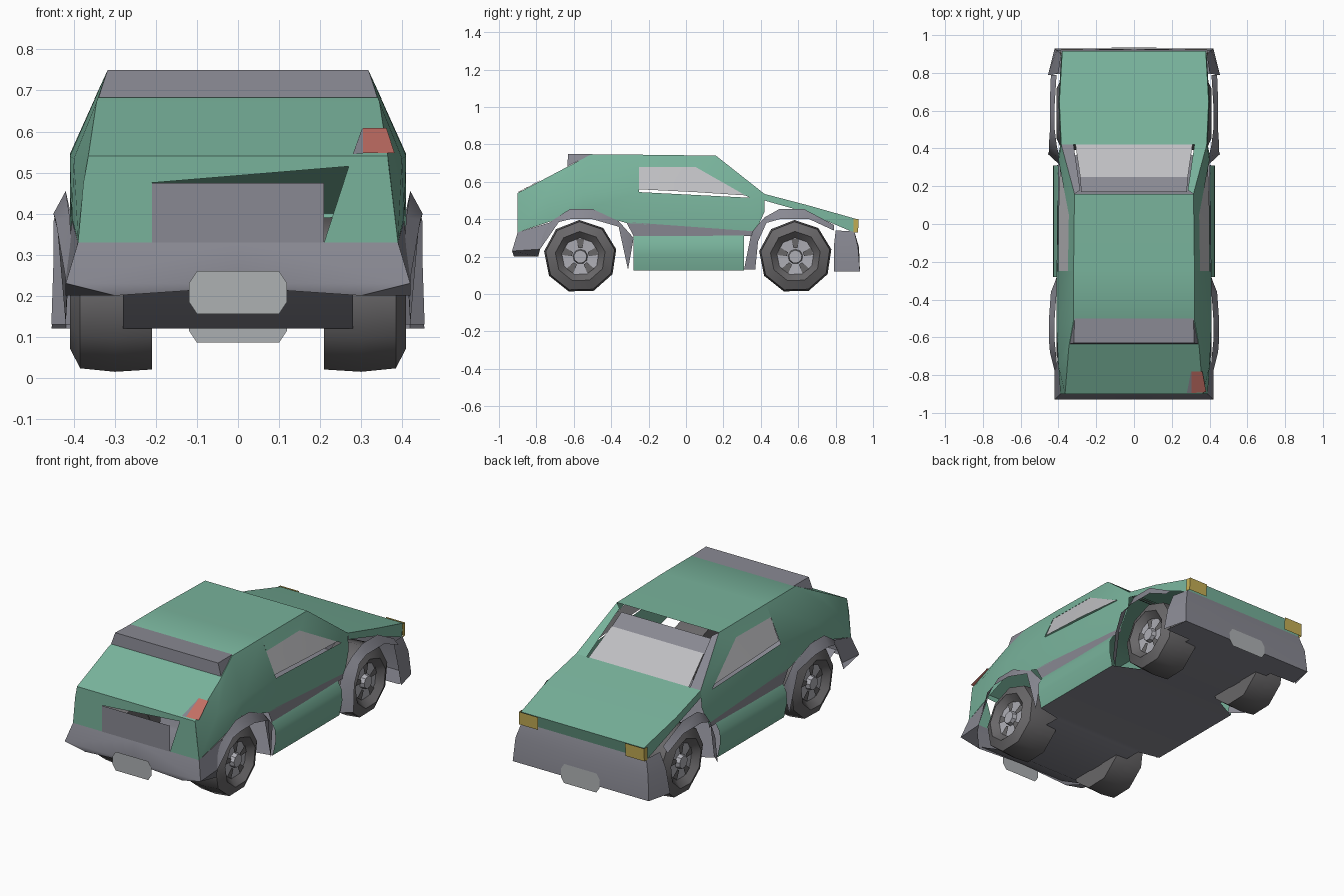
import bpy, bmesh, math
from mathutils import Vector

if "Cube" in bpy.data.objects:
    bpy.data.objects.remove(bpy.data.objects["Cube"], do_unlink=True)


def material(name, r, g, b):
    mat = bpy.data.materials.new(name)
    mat.use_nodes = True
    mat.diffuse_color = (r, g, b, 1)
    mat.node_tree.nodes["Principled BSDF"].inputs["Base Color"].default_value = (r, g, b, 1)
    return mat


GREEN = material("green paint", .19, .45, .33)
TRIM = material("grey trim", .25, .25, .29)
TYRE = material("dark tyre", .14, .135, .14)
GLASS = material("pale glass", .52, .52, .54)
PLATE = material("plate grey", .42, .44, .45)
HUB = material("hub silver", .42, .42, .46)
RED = material("red lamp", .55, .16, .13)
YELLOW = material("yellow lamp", .55, .42, .09)


def finish(name, bm, mat, angle):
    bmesh.ops.remove_doubles(bm, verts=bm.verts, dist=.0005)
    bmesh.ops.recalc_face_normals(bm, faces=bm.faces)
    mesh = bpy.data.meshes.new(name)
    bm.to_mesh(mesh)
    bm.free()
    mesh.materials.append(mat)
    obj = bpy.data.objects.new(name, mesh)
    bpy.context.collection.objects.link(obj)
    bpy.ops.object.select_all(action="DESELECT")
    bpy.context.view_layer.objects.active = obj
    obj.select_set(True)
    bpy.ops.object.shade_smooth_by_angle(angle=math.radians(angle))
    return obj


def flip(row):
    return [(-x, y, z) for x, y, z in row]


def panel(name, sheets, mat, mirror=True, angle=50):
    """Each sheet is a list of point rows that are bridged with quads."""
    bm = bmesh.new()
    copies = list(sheets)
    if mirror:
        copies += [[flip(row) for row in sheet] for sheet in sheets]
    for sheet in copies:
        for low, high in zip(sheet, sheet[1:]):
            for i in range(len(low) - 1):
                corners = []
                for p in (low[i], low[i + 1], high[i + 1], high[i]):
                    if p not in corners:
                        corners.append(p)
                if len(corners) > 2:
                    bm.faces.new([bm.verts.new(p) for p in corners])
    return finish(name, bm, mat, angle)


def across(row):
    """Sheet joining a left edge to its mirrored right edge."""
    return [row, flip(row)]


# Body shell: lower side, belt and roof lines, joined into one skin
lower = [(.39, -.9, .33), (.405, -.72, .39), (.41, -.55, .45),
         (.41, -.32, .38), (.4, .37, .33), (.39, .42, .44)]
belt = [(.365, -.9, .54), (.4, -.75, .535), (.41, -.55, .54),
        (.41, -.25, .545), (.4, .34, .515), (.385, .42, .535)]
rail = [belt[0], (.345, -.65, .672), (.32, -.51, .745), (.32, -.25, .745)]
roof_front = (.315, .16, .74)
window_top = [(.35, -.25, .68), (.345, .05, .68), belt[4]]
pillar = [rail[3], roof_front, belt[5]]
shell = panel("body_shell", [[lower, belt], [belt[:4], rail], [window_top, pillar]], GREEN)
panel("roof_and_hatch", [across(rail + [roof_front])], GREEN, mirror=False)

# Windscreen surround and glass
post = [[roof_front, belt[5]], [(.285, .18, .722), (.32, .42, .535)]]
panel("left_windscreen_post", [post], GREEN, mirror=False)
panel("right_windscreen_post", [[flip(row) for row in post]], TRIM, mirror=False)
panel("windscreen", [across([(.31, .42, .53), (.285, .25, .65)])], GLASS, mirror=False)
panel("windscreen_shade", [across([(.285, .25, .645), (.28, .17, .7)])], TRIM, mirror=False)
panel("side_windows", [[[(.349, -.25, .68), (.344, .05, .68), (.39, .34, .528)],
                        [(.4, -.25, .56), (.4, .05, .545), (.39, .34, .526)]]], GLASS)

# Bonnet with thin side strips and nose strip
bonnet = [belt[5], (.395, .65, .475), (.38, .915, .4)]
bonnet_low = [(.39, .42, .5), (.4, .65, .435), (.385, .895, .33)]
panel("bonnet", [across(bonnet), [bonnet, bonnet_low],
                 across([bonnet[2], bonnet_low[2]])], GREEN, mirror=False, angle=35)
panel("right_bonnet_strip", [[flip(bonnet), flip(bonnet_low)]], GREEN, mirror=False)
panel("headlamps", [[[(.27, .923, .402), (.385, .923, .402), (.388, .895, .402)],
                     [(.27, .92, .33), (.387, .92, .33), (.39, .895, .33)]]], YELLOW, angle=30)

# Tail: broken panel, number recess and lone lamp
panel("tail_panel_right", [[[(-.39, -.9, .33), (-.21, -.9, .33)],
                            [(-.377, -.9, .475), (-.21, -.9, .475)],
                            [(-.365, -.9, .54), (-.21, -.9, .54)]]], GREEN, mirror=False)
panel("tail_panel_top", [[[(-.21, -.9, .475), (.27, -.9, .515)],
                          [(-.21, -.9, .54), (.27, -.9, .54)]]], GREEN, mirror=False)
panel("tail_panel_left", [[[(.21, -.9, .33), (.39, -.9, .33)],
                           [(.27, -.9, .515), (.367, -.9, .52)],
                           [(.27, -.9, .54), (.365, -.9, .54)]]], GREEN, mirror=False)
panel("number_recess", [across([(.21, -.902, .33), (.21, -.902, .475)])], TRIM, mirror=False)
panel("tail_lamp", [[[(.305, -.895, .547), (.382, -.89, .547)],
                     [(.305, -.78, .608), (.362, -.78, .608)]]], RED, mirror=False)
panel("tail_lamp_edge", [[[(.28, -.895, .545), (.305, -.895, .547)],
                          [(.302, -.78, .606), (.305, -.78, .608)]]], TRIM, mirror=False)

# Roof spoiler, a wedge over the hatch
panel("spoiler", [across([(.315, -.5, .748), (.318, -.63, .75), (.34, -.635, .683)]),
                  [[(.315, -.5, .748), (.318, -.63, .75)],
                   [(.315, -.5, .748), (.34, -.635, .683)]]], TRIM, angle=70)

# Bumpers
panel("rear_bumper", [[[(0, -.9, .33), (.39, -.9, .33), (.405, -.72, .385)],
                       [(0, -.93, .23), (.42, -.93, .23), (.42, -.78, .24)],
                       [(0, -.925, .22), (.3, -.92, .2), (.42, -.79, .2)]]], TRIM, angle=45)
panel("front_bumper", [[[(0, .9, .335), (.385, .9, .335), (.4, .8, .34)],
                        [(0, .925, .25), (.41, .92, .25), (.43, .79, .25)],
                        [(0, .93, .12), (.42, .93, .12), (.455, .79, .12)]]], TRIM, angle=60)

# Floor, sloping up to the tail
edge = [(.28, -.925, .22), (.28, -.74, .12), (.28, -.3, .12), (.41, -.28, .125),
        (.41, .31, .125), (.28, .38, .12), (.28, .79, .12), (.44, .795, .12), (.42, .93, .12)]
panel("floor", [across(edge)], TRIM, mirror=False)

# Wheel arch flares and sills
panel("front_arches", [[[(.39, .31, .13), (.395, .35, .33), (.41, .42, .41),
                         (.42, .5, .455), (.42, .63, .455), (.41, .79, .37)],
                        [(.455, .37, .13), (.45, .385, .28), (.45, .43, .38),
                         (.445, .5, .4), (.445, .66, .4), (.44, .79, .34)]]], TRIM)
panel("rear_arches", [[[(.405, -.78, .3), (.41, -.72, .39), (.42, -.62, .455),
                        (.42, -.5, .455), (.41, -.36, .39), (.41, -.28, .3)],
                       [(.42, -.78, .24), (.445, -.68, .385), (.45, -.62, .4),
                        (.45, -.5, .4), (.44, -.36, .36), (.42, -.31, .13)]]], TRIM)
panel("sills", [[[(.41, -.32, .385), (.4, .37, .335)],
                 [(.405, -.28, .31), (.4, .37, .31)]]], TRIM)
panel("side_skirts", [[[(x, -.28, z), (x, .31, z)] for x, z in
                       ((.4, .315), (.425, .27), (.428, .21), (.41, .125))]], GREEN)


# Number plates with clipped corners
def number_plate(name, y, low, high, lean):
    outline = [(.1, high), (.12, high - .03), (.12, low + .03), (.1, low)]
    edge = [(x, y + lean * (z - low), z) for x, z in outline]
    return panel(name, [across(edge)], PLATE, mirror=False)


number_plate("rear_number_plate", -.936, .155, .26, 0)
number_plate("front_number_plate", .935, .085, .19, -.03)


# Wheels: coarse lathed tyre with a dished hub and spokes
def lathe(name, profile, centre, side, mat, steps=9, angle=40):
    rings = []
    for i in range(steps + 1):
        a = math.tau * (i % steps) / steps + .2
        rings.append([(side * x, centre + r * math.cos(a), .2 + r * math.sin(a))
                      for x, r in profile])
    return panel(name, [rings], mat, mirror=False, angle=angle)


tyre = [(.21, .1), (.21, .19), (.3, .196), (.385, .187), (.41, .135), (.375, .1)]
dish = [(.375, .11), (.37, .04), (.395, .035), (.395, 0)]
for end, y in (("front", .585), ("rear", -.565)):
    for label, side in (("left", 1), ("right", -1)):
        lathe(f"{end}_{label}_tyre", tyre, y, side, TYRE)
        lathe(f"{end}_{label}_hub", dish, y, side, HUB, angle=30)
        lathe(f"{end}_{label}_wheel_back", [(.212, .1), (.23, 0)], y, side, TYRE)
        # dark slots between the spokes
        slots = []
        for k in range(5):
            a = math.tau * k / 5 + math.pi / 2
            out = Vector((0, math.cos(a), math.sin(a)))
            wide = Vector((0, -math.sin(a), math.cos(a)))
            hub = Vector((side * .38, y, .2))
            slots.append([[tuple(hub + out * r - wide * w), tuple(hub + out * r + wide * w)]
                          for r, w in ((.045, .01), (.095, .022))])
        panel(f"{end}_{label}_wheel_slots", slots, TYRE, mirror=False)
